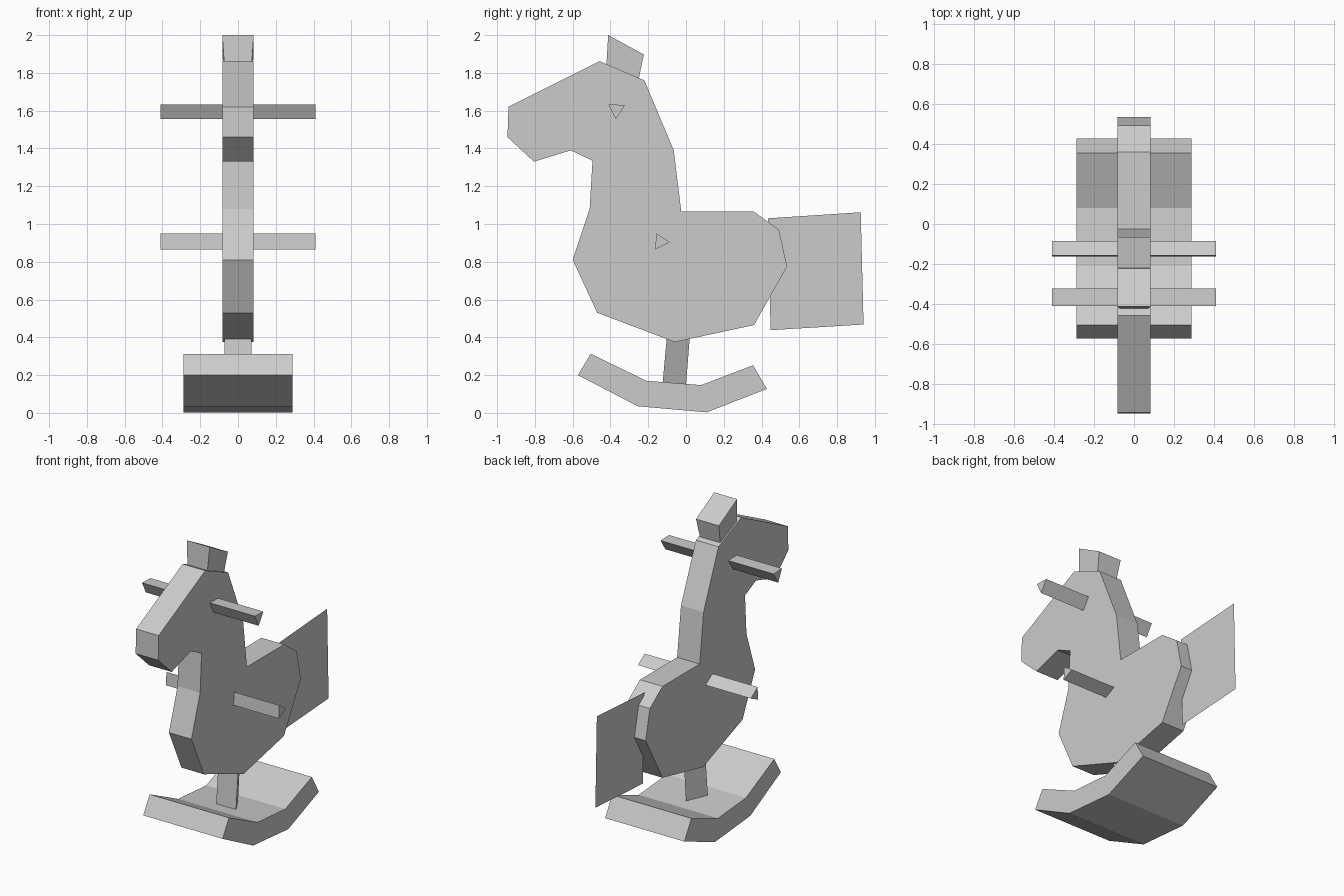
import bpy
import bmesh

if "Cube" in bpy.data.objects:
    bpy.data.objects.remove(bpy.data.objects["Cube"])

grey = bpy.data.materials.new("plain grey")
grey.diffuse_color = (0.6, 0.6, 0.6, 1)
grey.use_nodes = True
grey.node_tree.nodes["Principled BSDF"].inputs["Base Color"].default_value = grey.diffuse_color


def finish(name, bm):
    bmesh.ops.recalc_face_normals(bm, faces=bm.faces[:])
    mesh = bpy.data.meshes.new(name)
    bm.to_mesh(mesh)
    bm.free()
    mesh.materials.append(grey)
    obj = bpy.data.objects.new(name, mesh)
    bpy.context.collection.objects.link(obj)
    return obj


def slab(name, profile, half):
    """Side profile of (y, z) points extruded across x."""
    bm = bmesh.new()
    face = bm.faces.new([bm.verts.new((-half, y, z)) for y, z in profile])
    if half:
        new = bmesh.ops.extrude_face_region(bm, geom=[face])["geom"]
        bmesh.ops.translate(bm, vec=(2 * half, 0, 0),
                            verts=[v for v in new if isinstance(v, bmesh.types.BMVert)])
    return finish(name, bm)


def loft(name, bottom, top):
    """Closed solid between two matching rings."""
    bm = bmesh.new()
    a, b = ([bm.verts.new(p) for p in ring] for ring in (bottom, top))
    bm.faces.new(a)
    bm.faces.new(b)
    for i in range(len(a)):
        j = (i + 1) % len(a)
        bm.faces.new((a[i], a[j], b[j], b[i]))
    return finish(name, bm)


# Horse head, neck and body cut from one board
slab("body", [(-0.94, 1.62), (-0.457, 1.862), (-0.22, 1.76), (-0.065, 1.39),
              (-0.025, 1.065), (0.36, 1.065), (0.492, 0.97), (0.535, 0.775),
              (0.36, 0.465), (-0.06, 0.375), (-0.47, 0.53), (-0.6, 0.81),
              (-0.51, 1.08), (-0.495, 1.335), (-0.61, 1.39), (-0.805, 1.33),
              (-0.945, 1.46)], 0.082)

# Curved rocker base
slab("rocker", [(-0.505, 0.313), (-0.21, 0.17), (0.08, 0.147), (0.355, 0.252),
                (0.428, 0.127), (0.11, 0.003), (-0.255, 0.035), (-0.572, 0.2)], 0.288)

# Three-sided hand and foot bars
slab("hand_bar", [(-0.41, 1.633), (-0.323, 1.63), (-0.371, 1.555)], 0.41)
slab("foot_bar", [(-0.157, 0.951), (-0.086, 0.903), (-0.163, 0.866)], 0.41)

# Paper-thin tail sheet
slab("tail", [(0.433, 1.03), (0.925, 1.062), (0.94, 0.468), (0.448, 0.438)], 0)

# Leaning three-sided post, flat side forward
loft("post",
     [(-0.072, -0.129, 0.10), (0.072, -0.129, 0.10), (0, -0.004, 0.10)],
     [(-0.072, -0.097, 0.45), (0.072, -0.097, 0.45), (0, 0.024, 0.45)])

# Ear block flaring upwards
loft("ear",
     [(-0.068, -0.425, 1.78), (0.068, -0.425, 1.78), (0.068, -0.265, 1.70), (-0.068, -0.265, 1.70)],
     [(-0.083, -0.412, 2.0), (0.083, -0.412, 2.0), (0.083, -0.223, 1.897), (-0.083, -0.223, 1.897)])
